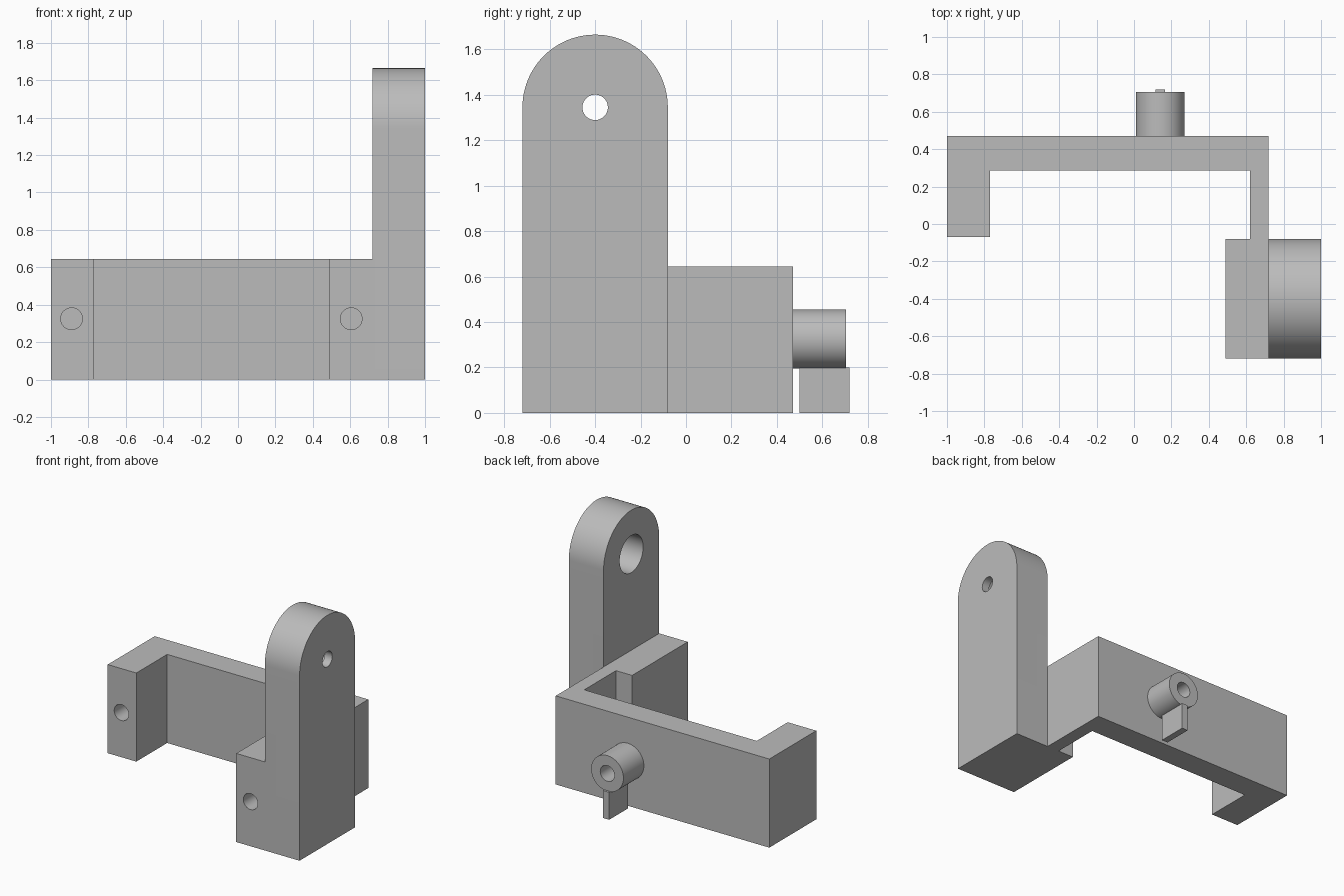
import bpy, bmesh
from math import cos, sin, pi, radians
from mathutils import Matrix, Vector

cube = bpy.data.objects.get("Cube")
if cube:
    bpy.data.objects.remove(cube, do_unlink=True)

grey = bpy.data.materials.new("plain grey")
grey.use_nodes = True
grey.diffuse_color = (0.5, 0.5, 0.5, 1)
grey.node_tree.nodes["Principled BSDF"].inputs["Base Color"].default_value = (0.5, 0.5, 0.5, 1)


def prism(name, points, offset):
    """Extrude a closed outline of 3D points along an offset."""
    bm = bmesh.new()
    face = bm.faces.new([bm.verts.new(p) for p in points])
    new = bmesh.ops.extrude_face_region(bm, geom=[face])["geom"]
    bmesh.ops.translate(bm, vec=offset,
                        verts=[v for v in new if isinstance(v, bmesh.types.BMVert)])
    bmesh.ops.recalc_face_normals(bm, faces=bm.faces)
    mesh = bpy.data.meshes.new(name)
    bm.to_mesh(mesh)
    bm.free()
    mesh.materials.append(grey)
    obj = bpy.data.objects.new(name, mesh)
    bpy.context.collection.objects.link(obj)
    return obj


def rod(name, start, end, radius):
    """Cylinder between two points lying on one axis."""
    start, end = Vector(start), Vector(end)
    turn = (end - start).to_track_quat('Z', 'Y')
    ring = [start + turn @ Vector((radius * cos(a), radius * sin(a), 0))
            for a in (2 * pi * i / 64 for i in range(64))]
    return prism(name, ring, end - start)


def combine(target, tool, operation):
    mod = target.modifiers.new(operation, 'BOOLEAN')
    mod.operation, mod.object, mod.solver = operation, tool, 'EXACT'
    bpy.context.view_layer.objects.active = target
    bpy.ops.object.modifier_apply(modifier=mod.name)
    bpy.data.objects.remove(tool, do_unlink=True)


# U-shaped bracket with a thick front block on one arm
plan = [(-1, .47), (.72, .47), (.72, -.72), (.49, -.72), (.49, -.08),
        (.62, -.08), (.62, .285), (-.77, .285), (-.77, -.07), (-1, -.07)]
bracket = prism("bracket", [(x, y, 0) for x, y in plan], Vector((0, 0, .645)))

# Round-topped upright post
mid_y, eye_z, half = -.4, 1.345, .32
arch = [(.72, mid_y + half * cos(pi * i / 48), eye_z + half * sin(pi * i / 48))
        for i in range(49)]
outline = arch + [(.72, mid_y - half, 0), (.72, mid_y + half, 0)]
post = prism("post", outline, Vector((.28, 0, 0)))
combine(bracket, post, 'UNION')

# Counterbored eye in the post, and a blind hole in each arm end
holes = [((.6, mid_y, eye_z), (.94, mid_y, eye_z), .135),
         ((.85, mid_y, eye_z), (1.1, mid_y, eye_z), .056),
         ((-.89, -.2, .325), (-.89, .23, .325), .058),
         ((.605, -.8, .325), (.605, -.42, .325), .058)]
for start, end, radius in holes:
    combine(bracket, rod("hole_cutter", start, end, radius), 'DIFFERENCE')

# Rear tube with a blind bore
tube = rod("rear_tube", (.14, .47, .325), (.14, .705, .325), .13)
combine(tube, rod("bore_cutter", (.14, .48, .325), (.14, .8, .325), .057), 'DIFFERENCE')

# Small tab under the tube
tab = prism("rear_tab", [(x, .5, z) for x, z in
                         ((.115, 0), (.165, 0), (.165, .2), (.115, .2))],
            Vector((0, .22, 0)))

for obj in (bracket, tube, tab):
    bpy.ops.object.select_all(action='DESELECT')
    obj.select_set(True)
    bpy.context.view_layer.objects.active = obj
    bpy.ops.object.shade_smooth_by_angle(angle=radians(30))
